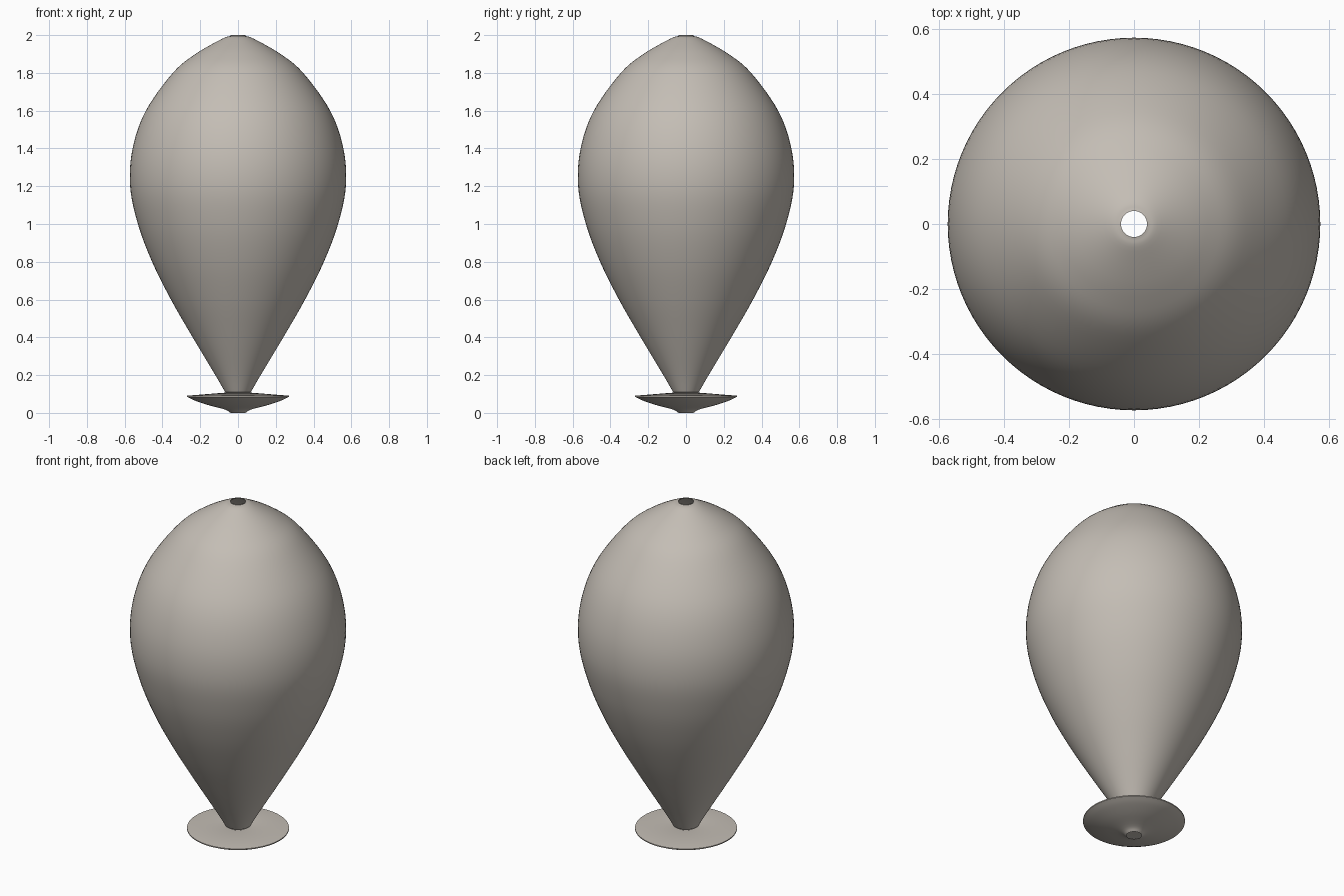
import bpy, bmesh
from math import sin, cos, tau
from mathutils import Vector

if "Cube" in bpy.data.objects:
    bpy.data.objects.remove(bpy.data.objects["Cube"], do_unlink=True)

STONE = (0.55, 0.51, 0.46, 1)
stone = bpy.data.materials.new("warm grey")
stone.use_nodes = True
stone.diffuse_color = STONE
stone.node_tree.nodes["Principled BSDF"].inputs["Base Color"].default_value = STONE


def smooth_profile(points, steps):
    """Catmull-Rom curve through (radius, height) points."""
    p = [Vector(q) for q in points]
    p = [2 * p[0] - p[1]] + p + [2 * p[-1] - p[-2]]
    out = []
    for a, b, c, d in zip(p, p[1:], p[2:], p[3:]):
        for i in range(steps):
            t = i / steps
            out.append(0.5 * (2 * b + (c - a) * t + (2 * a - 5 * b + 4 * c - d) * t**2
                              + (3 * b - a - 3 * c + d) * t**3))
    return out + [p[-2]]


def lathe(name, profile, sides=96):
    """Open surface of revolution about z, profile running upward outside."""
    bm = bmesh.new()
    rings = [[bm.verts.new((r * cos(tau * i / sides), r * sin(tau * i / sides), z))
              for i in range(sides)] for r, z in profile]
    for low, high in zip(rings, rings[1:]):
        for i in range(sides):
            j = (i + 1) % sides
            bm.faces.new((low[i], low[j], high[j], high[i]))
    mesh = bpy.data.meshes.new(name)
    bm.to_mesh(mesh)
    bm.free()
    mesh.materials.append(stone)
    obj = bpy.data.objects.new(name, mesh)
    bpy.context.collection.objects.link(obj)
    bpy.ops.object.select_all(action="DESELECT")
    obj.select_set(True)
    bpy.context.view_layer.objects.active = obj
    bpy.ops.object.shade_smooth_by_angle(angle=0.6)
    return obj


# Hollow bulb, open at the mouth
body = smooth_profile([(0.068, 0.11), (0.12, 0.2), (0.24, 0.4), (0.355, 0.6), (0.455, 0.8),
                       (0.53, 1.0), (0.571, 1.2), (0.558, 1.4), (0.488, 1.6),
                       (0.345, 1.8), (0.225, 1.9), (0.085, 1.98), (0.04, 1.995)], 6)
lathe("bulb", [(0.045, 0.1)] + body + [(0.04, 2.0)])

# Dished foot, open through the middle
underside = smooth_profile([(0.04, 0.0), (0.07, 0.018), (0.16, 0.042),
                            (0.23, 0.066), (0.27, 0.085)], 4)
lathe("foot", underside + [(0.27, 0.091), (0.07, 0.107), (0.045, 0.1)])
